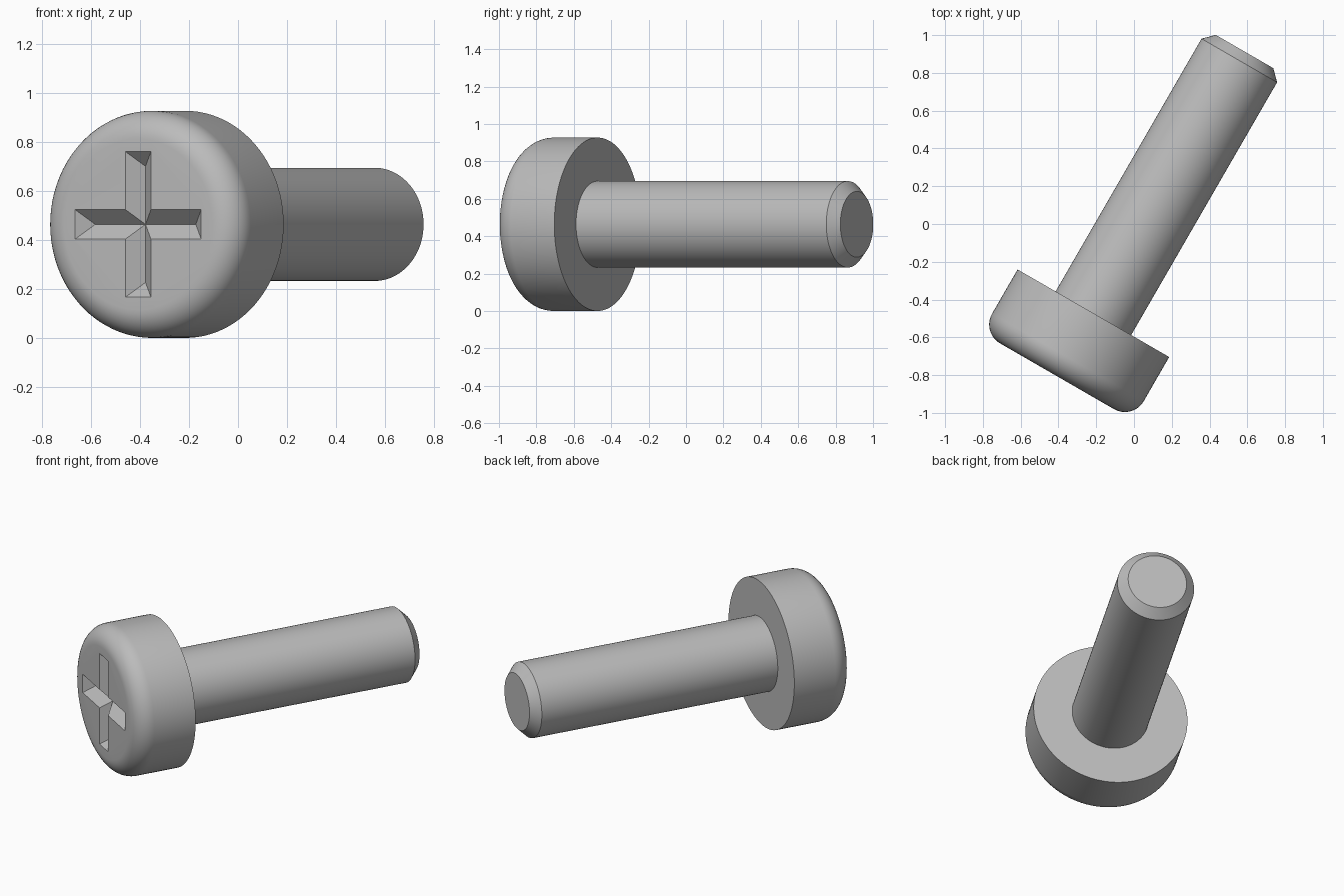
import bpy, bmesh
from math import sin, cos, pi, radians
from mathutils import Matrix, Vector

cube = bpy.data.objects.get("Cube")
if cube:
    bpy.data.objects.remove(cube, do_unlink=True)

HEAD_R, HEAD_H, FILLET = 0.4635, 0.385, 0.115
SHAFT_R, LENGTH, CHAMFER = 0.231, 1.6, 0.055
SLOT_L, SLOT_W = 0.297, 0.06      # half length and half width of a recess arm
SEGMENTS, STEPS = 96, 10

steel = bpy.data.materials.new("grey_steel")
steel.use_nodes = True
colour = (0.5, 0.5, 0.5, 1)
steel.diffuse_color = colour
steel.node_tree.nodes["Principled BSDF"].inputs["Base Color"].default_value = colour

# The screw lies level, its axis turned 30 degrees from +y; local z runs to the tip
a = radians(30)
axis = Vector((sin(a), cos(a), 0))
side = Vector((cos(a), -sin(a), 0))
placement = Matrix((side, axis.cross(side), axis)).transposed().to_4x4()
placement.translation = (-0.215, -0.4725, HEAD_R)


def make_object(name, bm):
    bmesh.ops.recalc_face_normals(bm, faces=bm.faces)
    mesh = bpy.data.meshes.new(name)
    bm.to_mesh(mesh)
    bm.free()
    mesh.materials.append(steel)
    obj = bpy.data.objects.new(name, mesh)
    bpy.context.collection.objects.link(obj)
    obj.matrix_world = placement
    return obj


def lathe(name, profile):
    bm = bmesh.new()
    rings = [[bm.verts.new((r * cos(2 * pi * i / SEGMENTS), r * sin(2 * pi * i / SEGMENTS), z))
              for i in range(SEGMENTS)] for r, z in profile]
    for low, high in zip(rings, rings[1:]):
        for i in range(SEGMENTS):
            j = (i + 1) % SEGMENTS
            bm.faces.new((low[i], low[j], high[j], high[i]))
    bm.faces.new(rings[0])
    bm.faces.new(rings[-1])
    return make_object(name, bm)


def slot_cutter(name, turn):
    # V-shaped trough with sloping ends, raised past the head face for a clean cut
    bm = bmesh.new()
    top = 0.02
    length, width = SLOT_L + top, SLOT_W + top
    for x in (-1, 1):
        for y in (-1, 1):
            bm.verts.new((x * length, y * width, -HEAD_H - top))
        bm.verts.new((x * (SLOT_L - SLOT_W), 0, -HEAD_H + SLOT_W))
    bmesh.ops.convex_hull(bm, input=bm.verts)
    bmesh.ops.rotate(bm, verts=bm.verts, matrix=Matrix.Rotation(turn, 3, 'Z'))
    return make_object(name, bm)


# Rounded head, shaft and chamfered tip in one turned profile
fillet = [(HEAD_R - FILLET * (1 - sin(t)), -HEAD_H + FILLET * (1 - cos(t)))
          for t in (pi / 2 * k / STEPS for k in range(STEPS + 1))]
screw = lathe("screw", fillet + [
    (HEAD_R, 0), (SHAFT_R, 0), (SHAFT_R, LENGTH - CHAMFER), (SHAFT_R - CHAMFER, LENGTH)])

# Cross recess
bpy.context.view_layer.objects.active = screw
screw.select_set(True)
for turn in (0, pi / 2):
    cutter = slot_cutter("recess_cutter", turn)
    cut = screw.modifiers.new("recess", 'BOOLEAN')
    cut.object = cutter
    cut.operation = 'DIFFERENCE'
    cut.solver = 'EXACT'
    bpy.ops.object.modifier_apply(modifier=cut.name)
    bpy.data.objects.remove(cutter, do_unlink=True)

bpy.ops.object.shade_smooth_by_angle(angle=radians(30))
